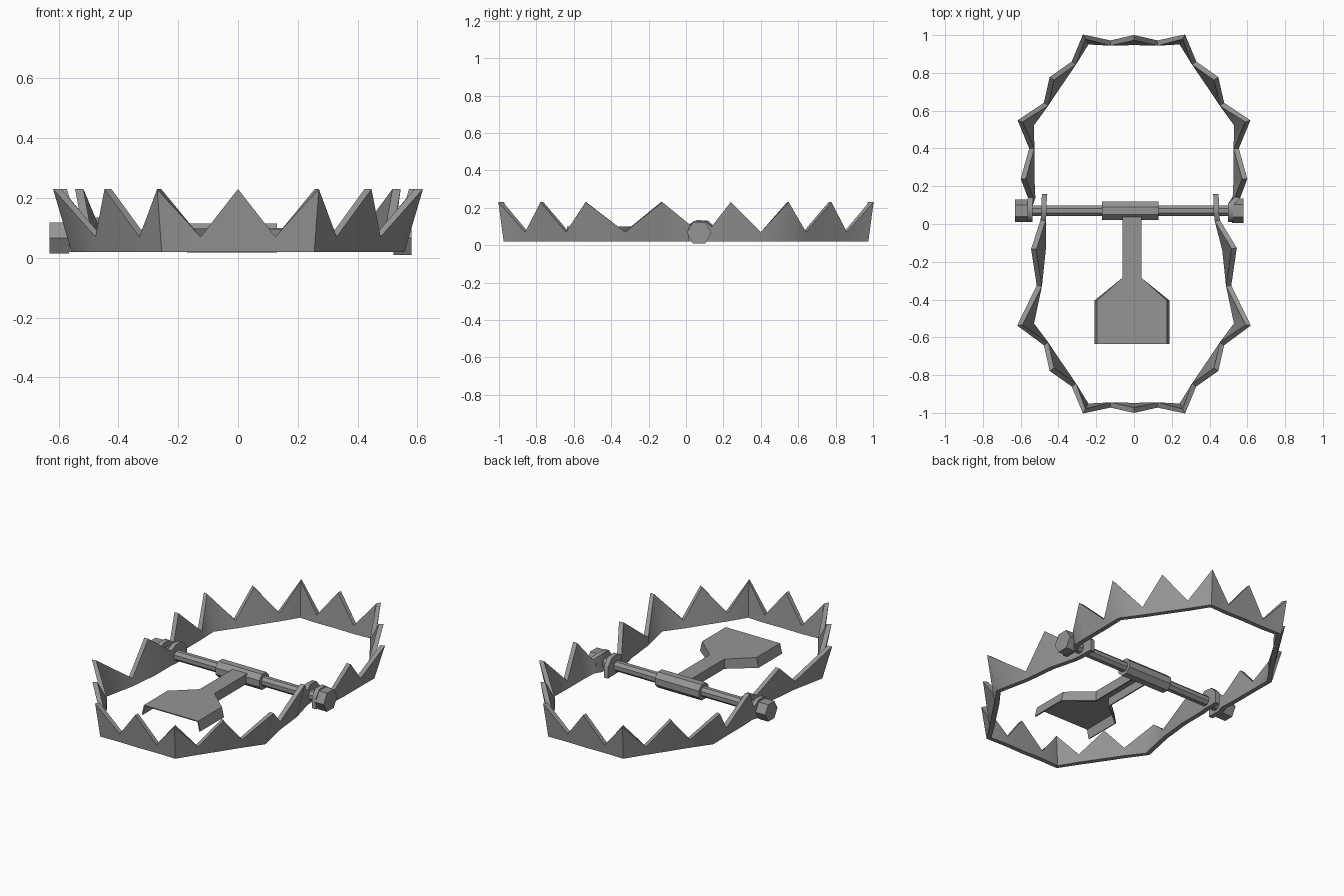
import bpy
import bmesh
import math
from mathutils import Matrix, Vector

cube = bpy.data.objects.get("Cube")
if cube:
    bpy.data.objects.remove(cube)

# Single bare steel colour
steel = bpy.data.materials.new("grey steel")
steel.use_nodes = True
steel.diffuse_color = (0.3, 0.3, 0.3, 1)
steel.node_tree.nodes["Principled BSDF"].inputs["Base Color"].default_value = (0.3, 0.3, 0.3, 1)

BASE, TIP, VALLEY = 0.02, 0.23, 0.07
SHIFT = -0.02        # the axle sits slightly off centre
AXLE = Vector((SHIFT, 0.07, 0.066))


def finish(name, bm, smooth=None):
    bmesh.ops.recalc_face_normals(bm, faces=bm.faces)
    mesh = bpy.data.meshes.new(name)
    bm.to_mesh(mesh)
    bm.free()
    mesh.materials.append(steel)
    obj = bpy.data.objects.new(name, mesh)
    bpy.context.collection.objects.link(obj)
    if smooth:
        bpy.ops.object.select_all(action="DESELECT")
        obj.select_set(True)
        bpy.context.view_layer.objects.active = obj
        bpy.ops.object.shade_smooth_by_angle(angle=math.radians(smooth))
    return obj


def jaw(name, direction, half, thickness=0.028):
    """Toothed band: half is a list of (x, reach, top height, outward lean)."""
    def station(side, p):
        x, reach, top, lean = p
        shift = SHIFT if reach < 0.13 else 0
        return Vector((side * x + shift, direction * reach, 0)), top, lean

    path = [station(-1, p) for p in reversed(half[1:])] + [station(1, p) for p in half]
    bm = bmesh.new()
    rings = []
    for i, (pos, top, lean) in enumerate(path):
        before = path[max(i - 1, 0)][0]
        after = path[min(i + 1, len(path) - 1)][0]
        along = (after - before).normalized()
        out = Vector((-along.y, along.x, 0)) * direction
        up = Vector((0, 0, 1))
        low, high = pos + up * BASE, pos + up * top + out * lean
        corners = (low, high, high - out * thickness, low - out * thickness)
        rings.append([bm.verts.new(c) for c in corners])
    for a, b in zip(rings, rings[1:]):
        for k in range(4):
            m = (k + 1) % 4
            bm.faces.new((a[k], a[m], b[m], b[k]))
    bm.faces.new(rings[0])
    bm.faces.new(rings[-1])
    return finish(name, bm, 60)


# Teeth shared by both jaws, from the middle outward
teeth = [(0, 0.975, TIP, 0.025), (0.125, 0.972, VALLEY, 0), (0.255, 0.975, TIP, 0.032),
         (0.33, 0.86, VALLEY, 0), (0.405, 0.75, TIP, 0.05), (0.477, 0.642, VALLEY, 0),
         (0.557, 0.53, TIP, 0.062)]
back_end = [(0.555, 0.40, VALLEY, 0), (0.555, 0.24, TIP, 0.045), (0.55, 0.14, 0.1, 0.012),
            (0.545, 0.10, 0.13, 0), (0.545, 0.04, 0.13, 0), (0.545, 0.01, 0.09, 0)]
front_end = [(0.515, 0.325, VALLEY, 0), (0.495, 0.135, TIP, 0.05), (0.475, -0.02, 0.11, 0),
             (0.47, -0.06, 0.135, 0), (0.47, -0.12, 0.13, 0), (0.467, -0.16, 0.09, 0)]
jaw("back_jaw", 1, teeth + back_end)
jaw("front_jaw", -1, teeth + front_end)


def bar(name, x0, x1, radius, sides, turn=0.0):
    """Prism lying along the axle."""
    bm = bmesh.new()
    place = (Matrix.Translation(AXLE + Vector(((x0 + x1) / 2 - SHIFT, 0, 0)))
             @ Matrix.Rotation(math.pi / 2, 4, "Y") @ Matrix.Rotation(turn, 4, "Z"))
    bmesh.ops.create_cone(bm, cap_ends=True, segments=sides, radius1=radius,
                          radius2=radius, depth=x1 - x0, matrix=place)
    return finish(name, bm)


# Axle, hinge sleeve and the two hexagonal ends
bar("axle", -0.60, 0.55, 0.031, 8, math.pi / 8)
bar("hinge_sleeve", -0.17, 0.13, 0.052, 8, math.pi / 8)
bar("left_hex_nut", 0.52, 0.58, 0.066, 6)
bar("right_hex_bolt_head", -0.63, -0.565, 0.06, 6)

# Trigger plate: flat pan on a narrow stem, with folded down side flanges
bm = bmesh.new()
edge = [(0.05, 0.05), (0.05, -0.285), (0.185, -0.405), (0.185, -0.635)]
top_z, drop, flare = 0.1, 0.06, 0.014
centre = -0.011
rails = []
for side in (-1, 1):
    top = [bm.verts.new((centre + side * x, y, top_z)) for x, y in edge]
    low = [bm.verts.new((centre + side * (x + flare * (x > 0.1)), y, top_z - drop))
           for x, y in edge]
    for i in range(len(edge) - 1):
        bm.faces.new((top[i], top[i + 1], low[i + 1], low[i]))
    rails.append(top)
for i in range(len(edge) - 1):
    bm.faces.new((rails[0][i], rails[0][i + 1], rails[1][i + 1], rails[1][i]))
plate = finish("trigger_plate", bm)
shell = plate.modifiers.new("sheet thickness", "SOLIDIFY")
shell.thickness = 0.008
shell.offset = -1
